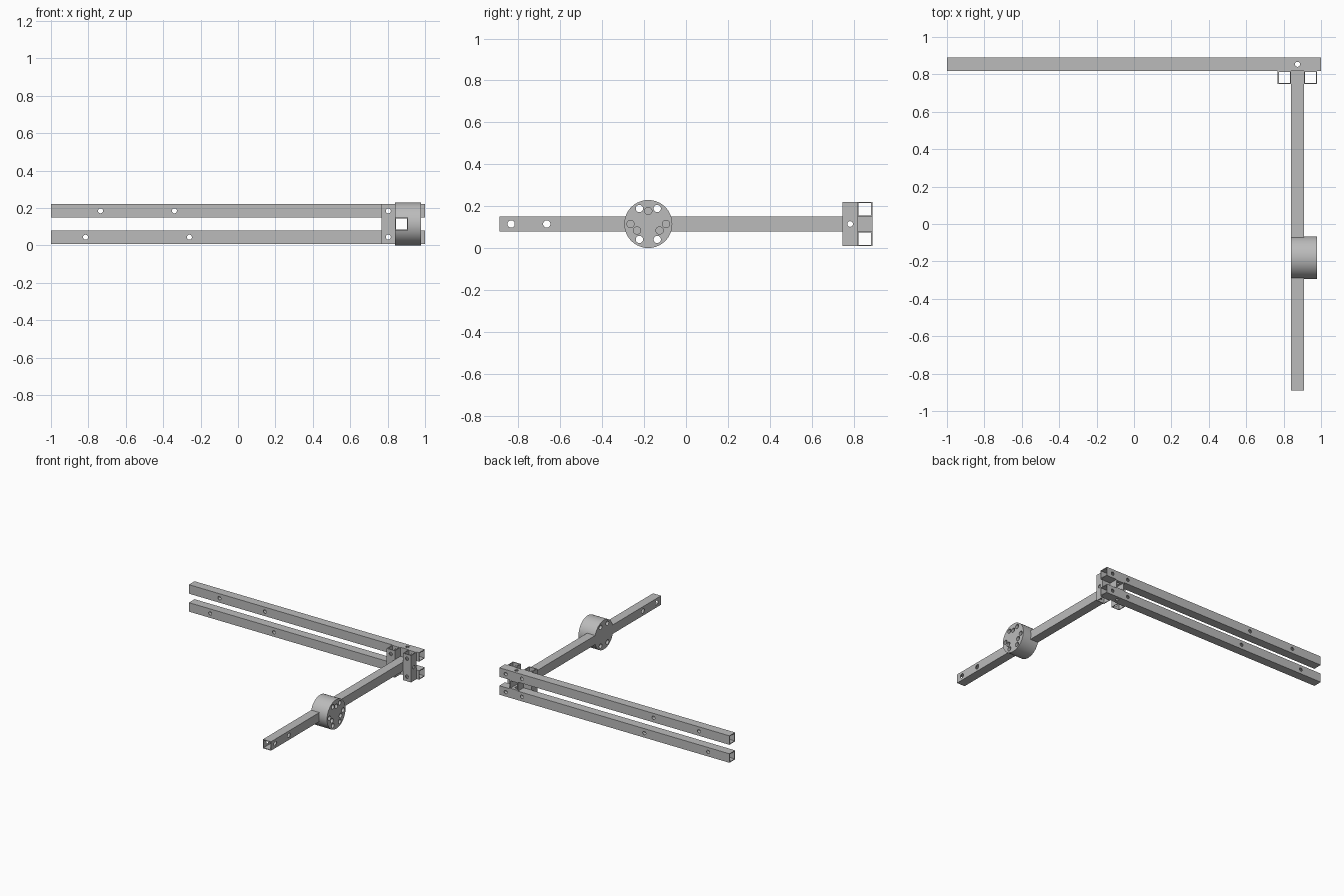
import bpy, bmesh, math
from mathutils import Matrix, Vector

cube = bpy.data.objects.get("Cube")
if cube:
    bpy.data.objects.remove(cube, do_unlink=True)

SIDE = 0.0705      # outer width of the square tube
WALL = 0.006
MID_Z = 0.1145     # height of the arm axis
ARM_X = 0.874
BEAM_Y = 0.854
BRACKET_Y = BEAM_Y - SIDE
BOLT = 0.0135      # small hole radius
PIN = 0.0175       # large hole radius

steel = bpy.data.materials.new("grey steel")
steel.use_nodes = True
GREY = (0.5, 0.5, 0.5, 1)
steel.diffuse_color = GREY
steel.node_tree.nodes["Principled BSDF"].inputs["Base Color"].default_value = GREY

# Rotations taking local z onto a world axis
TURN = {"x": Matrix.Rotation(math.pi / 2, 4, "Y"),
        "y": Matrix.Rotation(-math.pi / 2, 4, "X"),
        "z": Matrix.Identity(4)}


def make_object(name, bm):
    bmesh.ops.recalc_face_normals(bm, faces=bm.faces)
    mesh = bpy.data.meshes.new(name)
    bm.to_mesh(mesh)
    bm.free()
    mesh.materials.append(steel)
    obj = bpy.data.objects.new(name, mesh)
    bpy.context.collection.objects.link(obj)
    return obj


def cylinder(name, axis, centre, radius, length):
    bm = bmesh.new()
    bmesh.ops.create_cone(bm, cap_ends=True, segments=64 if radius > 0.05 else 24,
                          radius1=radius, radius2=radius, depth=length,
                          matrix=Matrix.Translation(centre) @ TURN[axis])
    return make_object(name, bm)


def box(name, centre, size):
    bm = bmesh.new()
    bmesh.ops.create_cube(bm, size=1, matrix=Matrix.Translation(centre)
                          @ Matrix.Diagonal((*size, 1)))
    return make_object(name, bm)


def tube(name, axis, centre, length):
    """Open-ended square tube."""
    bm = bmesh.new()
    corners = [(-1, -1), (1, -1), (1, 1), (-1, 1)]
    rings = []
    for half in (SIDE / 2, SIDE / 2 - WALL):
        rings.append([bm.verts.new((a * half, b * half, -length / 2)) for a, b in corners])
    outer, inner = rings
    rim = []
    for i in range(4):
        j = (i + 1) % 4
        rim.append(bm.faces.new((outer[i], outer[j], inner[j], inner[i])))
    grown = bmesh.ops.extrude_face_region(bm, geom=rim, use_keep_orig=True)["geom"]
    verts = [g for g in grown if isinstance(g, bmesh.types.BMVert)]
    bmesh.ops.translate(bm, verts=verts, vec=(0, 0, length))
    bmesh.ops.transform(bm, matrix=Matrix.Translation(centre) @ TURN[axis], verts=bm.verts)
    return make_object(name, bm)


def cut(obj, cutters):
    """Subtract the cutters, then shade round walls smoothly."""
    for cutter in cutters:
        mod = obj.modifiers.new("cut", "BOOLEAN")
        mod.operation = "DIFFERENCE"
        mod.solver = "EXACT"
        mod.object = cutter
    graph = bpy.context.evaluated_depsgraph_get()
    mesh = bpy.data.meshes.new_from_object(obj.evaluated_get(graph))
    obj.modifiers.clear()
    obj.data = mesh
    mesh.shade_smooth()
    mesh.set_sharp_from_angle(angle=math.radians(30))
    for cutter in cutters:
        bpy.data.objects.remove(cutter, do_unlink=True)


def drill(axis, centre, radius, length=0.2):
    return cylinder("drill", axis, centre, radius, length)


bracket_xs = (ARM_X - SIDE, ARM_X + SIDE)

# Two long beams, above and below the arm
for name, sign, holes in (("upper_beam", 1, (-0.735, -0.34)),
                          ("lower_beam", -1, (-0.815, -0.26))):
    z = MID_Z + sign * SIDE
    beam = tube(name, "x", (0, BEAM_Y, z), 2)
    cut(beam, [drill("y", (x, BEAM_Y, z), BOLT) for x in holes + bracket_xs]
        + [drill("z", (ARM_X, BEAM_Y, z), BOLT)])

# Upright bracket tubes either side of the arm
for name, x in zip(("inner_bracket", "outer_bracket"), bracket_xs):
    bracket = tube(name, "z", (x, BRACKET_Y, MID_Z), 3 * SIDE)
    cut(bracket, [drill("x", (x, BRACKET_Y, MID_Z), BOLT)]
        + [drill("y", (x, BRACKET_Y, MID_Z + s * SIDE), BOLT) for s in (-1, 1)])

# Arm
arm = tube("arm", "y", (ARM_X, 0, MID_Z), 2 * BEAM_Y + SIDE)
cut(arm, [drill("x", (ARM_X, y, MID_Z), PIN) for y in (-0.835, -0.665)]
    + [drill("x", (ARM_X, BRACKET_Y, MID_Z), BOLT),
       drill("z", (ARM_X, BEAM_Y, MID_Z), BOLT)])

# Round hub slotted over the arm, with six through holes and three blind ones
hub_centre = Vector((ARM_X + SIDE / 2, -0.18, MID_Z))
hub = cylinder("hub", "x", hub_centre, MID_Z, 2 * SIDE)


def around(radius, degrees):
    a = math.radians(degrees)
    return hub_centre + Vector((0, radius * math.cos(a), radius * math.sin(a)))


slot = box("slot", (ARM_X - SIDE / 2, -0.18, MID_Z), (2 * SIDE, 0.4, SIDE))
through = [drill("x", around(0.085, 60 * i), PIN, 0.3) for i in range(6)]
blind = [drill("x", around(0.062, 90 + 120 * i) + Vector((SIDE, 0, 0)), PIN, 0.12)
         for i in range(3)]
cut(hub, [slot] + through + blind)
